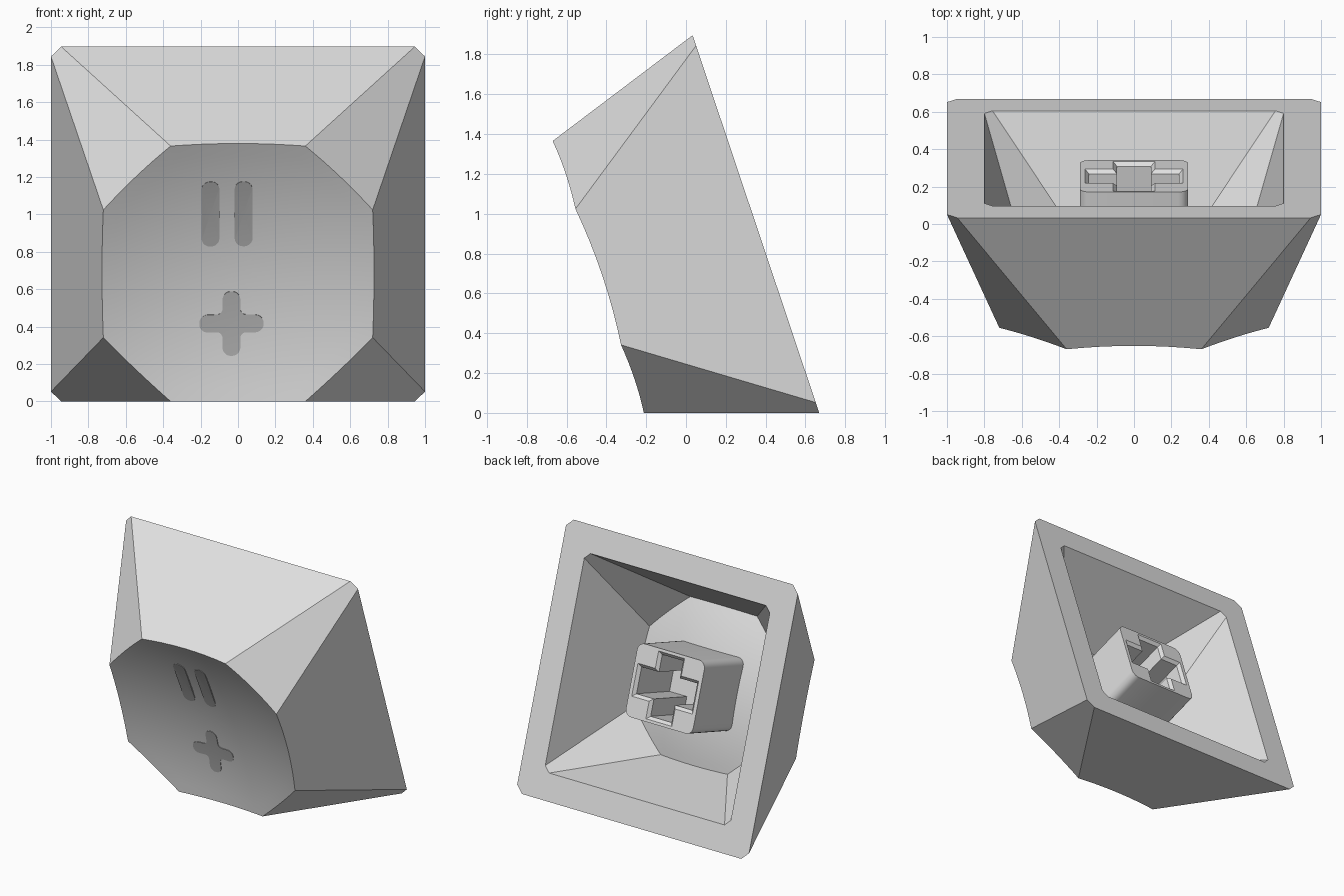
import bpy, bmesh, math
from mathutils import Matrix, Vector

if "Cube" in bpy.data.objects:
    bpy.data.objects.remove(bpy.data.objects["Cube"])

# Tilt so that the lower wall of the cap lies on the ground
H = 0.835                                   # cap height along its own axis
T = math.atan2(0.28, H)
S, C = math.sin(T), math.cos(T)
PLACE = Matrix(((1, 0, 0, 0), (0, -S, -C, 0.351), (0, C, -S, C), (0, 0, 0, 1)))


def material(name, value):
    m = bpy.data.materials.new(name)
    m.diffuse_color = (value, value, value, 1)
    m.use_nodes = True
    m.node_tree.nodes["Principled BSDF"].inputs["Base Color"].default_value = m.diffuse_color
    return m


GREY = material("light_grey", 0.75)
DARK = material("dark_grey", 0.47)


def finish(bm, name, mat, recalc=True):
    if recalc:
        bmesh.ops.recalc_face_normals(bm, faces=bm.faces[:])
    me = bpy.data.meshes.new(name)
    bm.to_mesh(me)
    bm.free()
    ob = bpy.data.objects.new(name, me)
    bpy.context.collection.objects.link(ob)
    me.materials.append(mat)
    ob.matrix_world = PLACE
    bpy.ops.object.select_all(action='DESELECT')
    ob.select_set(True)
    bpy.context.view_layer.objects.active = ob
    bpy.ops.object.shade_smooth_by_angle(angle=math.radians(30))
    return ob


def dish(x, y):
    """Height of the scooped top, level with H at the octagon corners."""
    return H - (0.648 - x * x - y * y) / 5.54


def octagon(a, b):
    return [Vector(p) for p in ((a, -b), (a, b), (b, a), (-b, a),
                                (-a, b), (-a, -b), (-b, -a), (b, -a))]


def loop(bm, pts):
    return [bm.verts.new(p) for p in pts]


def bridge(bm, a, b):
    n = len(a)
    for i in range(n):
        j = (i + 1) % n
        bm.faces.new((a[i], a[j], b[j], b[i]))


def fan(bm, ring, tip):
    for i in range(len(ring)):
        bm.faces.new((ring[i], ring[(i + 1) % len(ring)], tip))


def rounded(corners, radii, steps=5):
    """Outline with right-angled corners rounded by the given radii."""
    out = []
    n = len(corners)
    for i, r in enumerate(radii):
        p = Vector(corners[i])
        d1 = (Vector(corners[i - 1]) - p).normalized()
        d2 = (Vector(corners[(i + 1) % n]) - p).normalized()
        for k in range(steps + 1):
            a = math.pi / 2 * k / steps
            out.append(p + r * (d1 + d2) - r * (d1 * math.sin(a) + d2 * math.cos(a)))
    return out


def rectangle(a, b):
    return [(a, -b), (a, b), (-a, b), (-a, -b)]


def cross(vx, vy, hx, hy):
    """Plus outline: upright bar vx by vy, level bar hx by hy (half sizes)."""
    return [(vx, -vy), (vx, -hy), (hx, -hy), (hx, hy), (vx, hy), (vx, vy),
            (-vx, vy), (-vx, hy), (-hx, hy), (-hx, -hy), (-vx, -hy), (-vx, -vy)]


# Cap shell: the same skin twice, full size and at 0.8, joined by the flat rim
def skin(bm, scale):
    low, top, n = octagon(1, 0.945), octagon(0.72, 0.36), 8
    base = loop(bm, [(p.x * scale, p.y * scale, 0) for p in low])
    rim_pts = []
    for i in range(8):
        for k in range(n):
            f = k / n
            q0 = low[i].lerp(low[(i + 1) % 8], f)
            q1 = top[i].lerp(top[(i + 1) % 8], f)
            t = 1.0
            for _ in range(12):             # where the wall meets the dish
                q = q0.lerp(q1, t)
                t = dish(q.x, q.y) / H
            rim_pts.append(q0.lerp(q1, t))
    rings = []
    for r in range(10, 0, -1):
        pts = [p * (r / 10) for p in rim_pts]
        rings.append(loop(bm, [Vector((p.x, p.y, dish(p.x, p.y))) * scale for p in pts]))
    for a, b in zip(rings, rings[1:]):
        bridge(bm, a, b)
    fan(bm, rings[-1], bm.verts.new((0, 0, dish(0, 0) * scale)))
    for i in range(8):
        edge = [rings[0][(i * n + k) % (8 * n)] for k in range(n + 1)]
        bm.faces.new([base[i], base[(i + 1) % 8]] + edge[::-1])
    return base


bm = bmesh.new()
bridge(bm, skin(bm, 1.0), skin(bm, 0.8))
finish(bm, "cap_shell", GREY)

# Stem: rounded post with a chamfered cross socket
bm = bmesh.new()
post = rounded(rectangle(0.29, 0.268), [0.055] * 4)
front = loop(bm, [(p.x, p.y, 0.1) for p in post])
back = loop(bm, [(p.x, p.y, 0.64) for p in post])
bridge(bm, front, back)
bm.faces.new(back)
levels = [(0.022, 0.1), (0.0, 0.122), (0.0, 0.55)]
socket = []
for g, w in levels:
    pts = cross(0.09 + g, 0.225 + g, 0.24 + g, 0.098 + g)
    socket.append(loop(bm, [(x, y, w) for x, y in pts]))
for a, b in zip(socket, socket[1:]):
    bridge(bm, a, b)
bm.faces.new(socket[-1])
face_edges = [bm.edges.get((r[i], r[(i + 1) % len(r)]))
              for r in (front, socket[0]) for i in range(len(r))]
bmesh.ops.triangle_fill(bm, edges=face_edges, use_beauty=True)
finish(bm, "stem", GREY)


# Painted marks: thin plates draped over the dish
def mark(name, outline, cx, cy):
    bm = bmesh.new()
    rings = []
    for r, lift in ((1, -0.003), (1, 0.004), (0.8, 0.004), (0.6, 0.004), (0.4, 0.004), (0.2, 0.004)):
        pts = [(cx + p.x * r, cy + p.y * r) for p in outline]
        rings.append(loop(bm, [(x, y, dish(x, y) + lift) for x, y in pts]))
    for a, b in zip(rings, rings[1:]):
        bridge(bm, a, b)
    fan(bm, rings[-1], bm.verts.new((cx, cy, dish(cx, cy) + 0.004)))
    finish(bm, name, DARK, recalc=False)


bar = rounded(rectangle(0.048, 0.19), [0.047] * 4)
mark("left_bar_mark", bar, -0.147, 0.307)
mark("right_bar_mark", bar, 0.03, 0.307)
plus = rounded(cross(0.048, 0.175, 0.172, 0.048),
               [0.045, 0.03, 0.045] * 4)
mark("plus_mark", plus, -0.035, -0.312)
